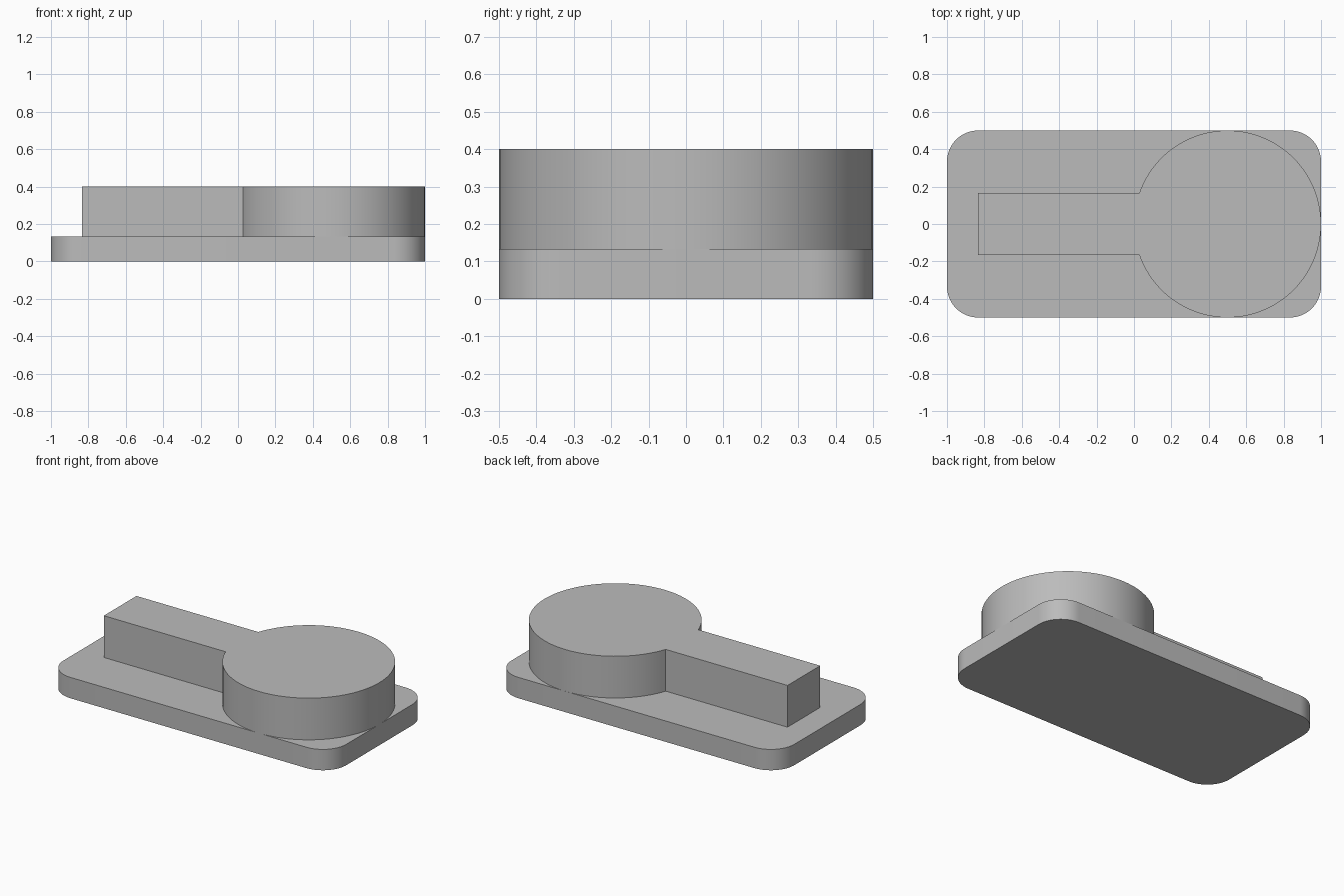
import bpy
import bmesh
from math import asin, cos, sin, pi, radians

cube = bpy.data.objects.get("Cube")
if cube:
    bpy.data.objects.remove(cube, do_unlink=True)

grey = bpy.data.materials.new("plain grey")
grey.use_nodes = True
colour = (0.5, 0.5, 0.5, 1)
grey.diffuse_color = colour
grey.node_tree.nodes["Principled BSDF"].inputs["Base Color"].default_value = colour


def arc(cx, cy, radius, start, end, steps):
    angles = [start + (end - start) * i / steps for i in range(steps + 1)]
    return [(cx + radius * cos(a), cy + radius * sin(a)) for a in angles]


def prism(name, outline, bottom, top):
    """Extrude a counter-clockwise outline between two heights."""
    bm = bmesh.new()
    face = bm.faces.new([bm.verts.new((x, y, bottom)) for x, y in outline])
    moved = bmesh.ops.extrude_face_region(bm, geom=[face], use_keep_orig=True)["geom"]
    verts = [v for v in moved if isinstance(v, bmesh.types.BMVert)]
    bmesh.ops.translate(bm, verts=verts, vec=(0, 0, top - bottom))
    bmesh.ops.recalc_face_normals(bm, faces=bm.faces)
    mesh = bpy.data.meshes.new(name)
    bm.to_mesh(mesh)
    bm.free()
    mesh.materials.append(grey)
    obj = bpy.data.objects.new(name, mesh)
    bpy.context.collection.objects.link(obj)
    bpy.ops.object.select_all(action="DESELECT")
    obj.select_set(True)
    bpy.context.view_layer.objects.active = obj
    bpy.ops.object.shade_smooth_by_angle(angle=radians(30))


length, width, height = 2, 1, 0.4
base_height = height / 3
corner = width / 6

# Base plate with rounded corners
plate = []
for i, (sx, sy) in enumerate([(1, 1), (-1, 1), (-1, -1), (1, -1)]):
    plate += arc(sx * (length / 2 - corner), sy * (width / 2 - corner),
                 corner, i * pi / 2, (i + 1) * pi / 2, 16)
prism("base_plate", plate, 0, base_height)

# Round head and straight bar as one raised profile
radius, bar_half, bar_end = 0.5, 0.165, -0.833
joint = pi - asin(bar_half / radius)
raised = arc(0.5, 0, radius, -joint, joint, 96)
raised += [(bar_end, bar_half), (bar_end, -bar_half)]
prism("raised_head_and_bar", raised, base_height, height)
